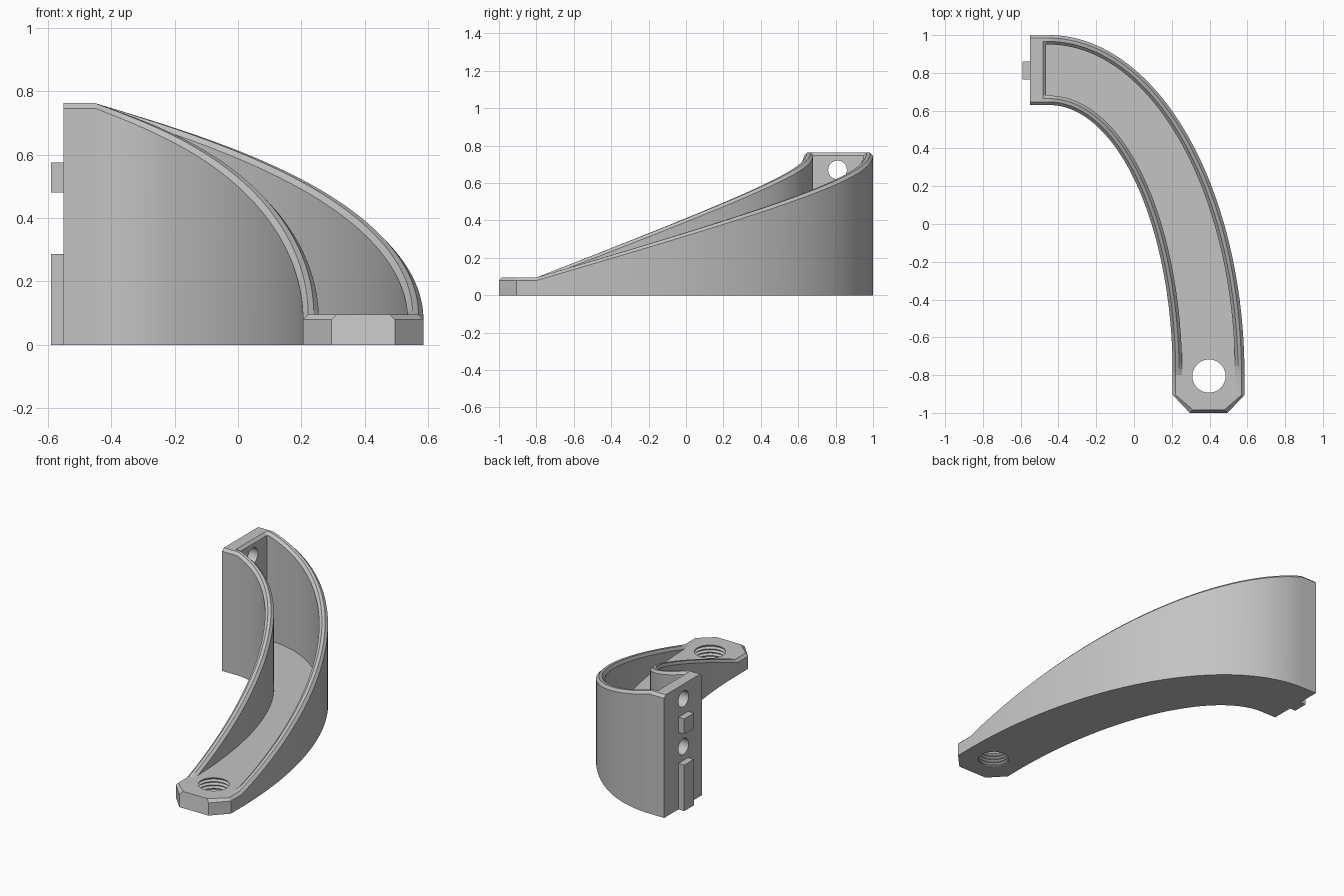
import bpy, bmesh, math
from mathutils import Matrix, Vector

if "Cube" in bpy.data.objects:
    bpy.data.objects.remove(bpy.data.objects["Cube"])

gray = bpy.data.materials.new("plain gray")
gray.use_nodes = True
color = (0.55, 0.55, 0.55, 1)
gray.diffuse_color = color
gray.node_tree.nodes["Principled BSDF"].inputs["Base Color"].default_value = color

FLOOR, TOP, BEVEL, WALL = 0.095, 0.762, 0.016, 0.05
CX, CY, STEPS = -0.45, -0.8, 56
OUTER, INNER = (1.035, 1.8), (0.655, 1.43)


def make_object(name, bm):
    bmesh.ops.recalc_face_normals(bm, faces=bm.faces)
    mesh = bpy.data.meshes.new(name)
    bm.to_mesh(mesh)
    bm.free()
    obj = bpy.data.objects.new(name, mesh)
    bpy.context.collection.objects.link(obj)
    mesh.materials.append(gray)
    return obj


def box(name, lo, hi):
    bm = bmesh.new()
    bmesh.ops.create_cube(bm, size=1)
    for v in bm.verts:
        v.co = [a + (c + 0.5) * (b - a) for a, b, c in zip(lo, hi, v.co)]
    return make_object(name, bm)


def lathe(name, profile, matrix, sides=48):
    """Closed solid turned around local z from (radius, height) pairs."""
    bm = bmesh.new()
    rings = [[bm.verts.new((r * math.cos(k * math.tau / sides),
                            r * math.sin(k * math.tau / sides), z))
              for k in range(sides)] for r, z in profile]
    for a, b in zip(rings, rings[1:]):
        for k in range(sides):
            n = (k + 1) % sides
            bm.faces.new((a[k], a[n], b[n], b[k]))
    bm.faces.new(rings[0])
    bm.faces.new(rings[-1])
    bm.transform(matrix)
    return make_object(name, bm)


def ellipse(axes, angle):
    a, b = axes
    point = Vector((CX + a * math.cos(angle), CY + b * math.sin(angle)))
    normal = Vector((b * math.cos(angle), a * math.sin(angle))).normalized()
    return point, normal


def rim_heights(axes):
    """Rim height falls evenly along the length of the wall."""
    pts = [ellipse(axes, math.pi / 2 * (1 - i / STEPS))[0] for i in range(STEPS + 1)]
    run = [0]
    for p, q in zip(pts, pts[1:]):
        run.append(run[-1] + (q - p).length)
    return [TOP - (TOP - FLOOR) * r / run[-1] for r in run]


def wall_points(edge, inward, height, lip, floor):
    """Six points from the foot, over the bevelled rim, to the channel floor."""
    rows = ((0, 0), (0, height - BEVEL), (BEVEL, height),
            (WALL - BEVEL, height), (WALL, lip), (WALL, floor))
    return [(*(edge + inward * d), z) for d, z in rows]


def section(out, out_dir, h_out, inn, in_dir, h_in, lip=None, floor=FLOOR):
    sides = []
    for edge, direction, h in ((out, out_dir, h_out), (inn, in_dir, h_in)):
        rim = max(h - BEVEL, FLOOR) if lip is None else lip
        sides.append(wall_points(edge, direction, h, rim, floor))
    return sides[0] + sides[1][::-1]


# Back plate end, straight and solid up to the channel
sections = []
down, up = Vector((0, -1)), Vector((0, 1))
for x, lip, floor in ((-0.55, TOP, TOP), (-0.481, TOP, TOP),
                      (-0.465, TOP - BEVEL, TOP - BEVEL),
                      (-0.465, TOP - BEVEL, FLOOR)):
    sections.append(section(Vector((x, 1.0)), down, TOP,
                            Vector((x, 0.63)), up, TOP, lip, floor))

# Curved channel with falling walls
outer_h, inner_h = rim_heights(OUTER), rim_heights(INNER)
for i in range(STEPS + 1):
    angle = math.pi / 2 * (1 - i / STEPS)
    p, n = ellipse(OUTER, angle)
    q, m = ellipse(INNER, angle)
    sections.append(section(p, -n, outer_h[i], q, m, inner_h[i]))

# Flat tip with cut corners
right, left = Vector((1, 0)), Vector((-1, 0))
xo, xi = CX + OUTER[0], CX + INNER[0]
for y, cut in ((-0.905, 0), (-1.0, 0.09)):
    sections.append(section(Vector((xo - cut, y)), left, FLOOR,
                            Vector((xi + cut, y)), right, FLOOR))
sections[-1] = [(x, y + (BEVEL if z > FLOOR - 0.001 else 0), z)
                for x, y, z in sections[-1]]

bm = bmesh.new()
loops = [[bm.verts.new(c) for c in s] for s in sections]
for a, b in zip(loops, loops[1:]):
    for k in range(len(a)):
        n = (k + 1) % len(a)
        bm.faces.new((a[k], a[n], b[n], b[k]))
bm.faces.new(loops[0])
bm.faces.new(loops[-1])
bmesh.ops.remove_doubles(bm, verts=bm.verts, dist=0.0001)
body = make_object("curved_bracket", bm)

# Threaded hole in the tip, and two plain holes through the back plate
thread = [(0.088, -0.05), (0.088, 0.004)]
for i in range(4):
    z = 0.008 + i * 0.021
    thread += [(0.088, z), (0.102, z + 0.008), (0.102, z + 0.011), (0.088, z + 0.019)]
thread.append((0.088, 0.2))
cutters = [lathe("thread_cutter", thread, Matrix.Translation((0.397, -0.805, 0)))]
for z in (0.67, 0.373):
    place = Matrix.Translation((-0.52, 0.81, z)) @ Matrix.Rotation(math.pi / 2, 4, "Y")
    cutters.append(lathe("bolt_cutter", [(0.05, -0.1), (0.05, 0.1)], place, 32))

bpy.context.view_layer.objects.active = body
for cutter in cutters:
    cutter.hide_render = True
    mod = body.modifiers.new("hole", "BOOLEAN")
    mod.operation, mod.solver, mod.object = "DIFFERENCE", "EXACT", cutter
    bpy.ops.object.modifier_apply(modifier=mod.name)
    bpy.data.objects.remove(cutter)

# Locating tabs on the back plate
box("upper_tab", (-0.59, 0.765, 0.48), (-0.545, 0.86, 0.575))
box("lower_tab", (-0.59, 0.765, 0), (-0.545, 0.86, 0.287))

bpy.ops.object.select_all(action="DESELECT")
body.select_set(True)
bpy.ops.object.shade_smooth_by_angle(angle=math.radians(20))
